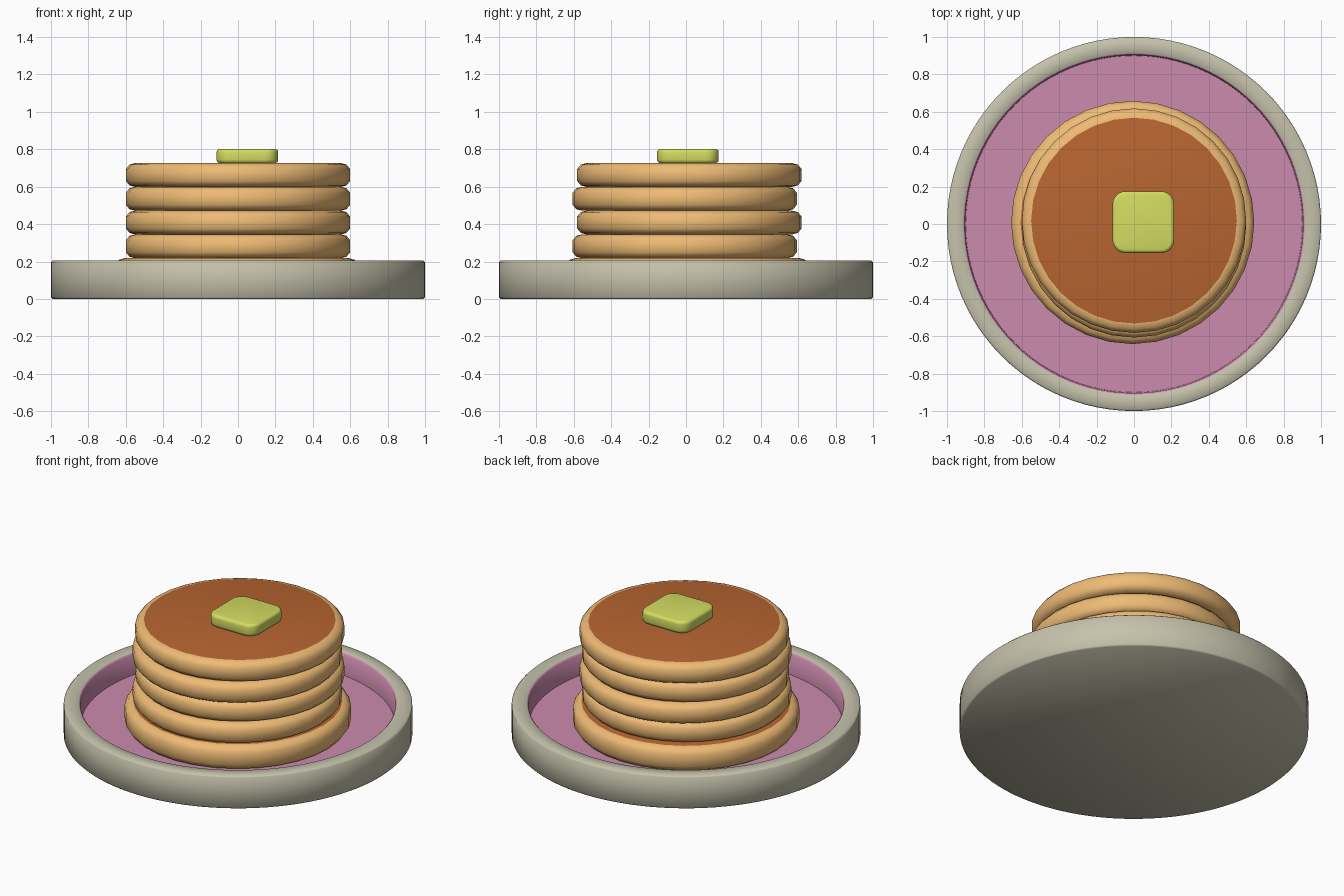
import bpy, bmesh, math

if "Cube" in bpy.data.objects:
    bpy.data.objects.remove(bpy.data.objects["Cube"])


def material(name, rgb):
    m = bpy.data.materials.new(name)
    m.diffuse_color = (*rgb, 1)
    m.use_nodes = True
    m.node_tree.nodes["Principled BSDF"].inputs["Base Color"].default_value = m.diffuse_color
    return m


CERAMIC = material("ceramic", (0.56, 0.54, 0.41))
PINK = material("pink_glaze", (0.60, 0.26, 0.42))
BATTER = material("batter", (0.86, 0.50, 0.18))
BROWN = material("browned_top", (0.48, 0.13, 0.03))
BUTTER = material("butter", (0.66, 0.72, 0.12))


def finish(ob, angle):
    bpy.ops.object.select_all(action='DESELECT')
    ob.select_set(True)
    bpy.context.view_layer.objects.active = ob
    bpy.ops.object.shade_smooth_by_angle(angle=math.radians(angle))


def lathe(name, profile, mats, bands, sides, loc, angle):
    """Spin (r, z) points around z; bands gives the material slot per strip."""
    bm = bmesh.new()
    rings = []
    for r, z in profile:
        n = sides if r > 0 else 1
        rings.append([bm.verts.new((r * math.cos(2 * math.pi * i / sides),
                                    r * math.sin(2 * math.pi * i / sides), z))
                      for i in range(n)])
    for a, b, slot in zip(rings, rings[1:], bands):
        for i in range(sides):
            j = (i + 1) % sides
            quad = [a[i % len(a)], a[j % len(a)], b[j % len(b)], b[i % len(b)]]
            bm.faces.new(list(dict.fromkeys(quad))).material_index = slot
    bmesh.ops.recalc_face_normals(bm, faces=bm.faces)
    me = bpy.data.meshes.new(name)
    bm.to_mesh(me)
    bm.free()
    for m in mats:
        me.materials.append(m)
    ob = bpy.data.objects.new(name, me)
    bpy.context.collection.objects.link(ob)
    ob.location = loc
    finish(ob, angle)
    return ob


# Plate: upright rim around a recessed pink floor
lathe("plate",
      [(0, 0), (0.992, 0), (1, 0.008), (1, 0.197), (0.992, 0.205), (0.912, 0.205),
       (0.904, 0.197), (0.9, 0.07), (0, 0.07)],
      [CERAMIC, PINK], [0, 0, 0, 0, 0, 1, 1, 1], 96, (0, 0, 0), 50)


# Pancakes: rounded edge with a browned face on top and underneath
def pancake(name, r, z0, z1, x, y):
    h = z1 - z0
    edge = [(r - 0.05, 0), (r - 0.02, 0.06 * h), (r, 0.25 * h),
            (r, 0.75 * h), (r - 0.02, 0.94 * h), (r - 0.05, h)]
    lathe(name, [(0, 0)] + edge + [(0, h)], [BATTER, BROWN],
          [1, 0, 0, 0, 0, 0, 1], 32, (x, y, z0), 60)


pancake("pancake_bottom", 0.65, 0.068, 0.218, -0.007, 0.008)
for i, y in enumerate([-0.007, 0.018, -0.007, 0.018]):
    z = 0.218 + 0.127 * i
    pancake(f"pancake_{i + 2}", 0.6, z, z + 0.127, 0, y)

# Butter pat: square with round corners and softened edges
bm = bmesh.new()
bmesh.ops.create_cube(bm, size=1)
bmesh.ops.scale(bm, vec=(0.33, 0.33, 0.076), verts=bm.verts)
upright = [e for e in bm.edges if abs(e.verts[0].co.z - e.verts[1].co.z) > 0.01]
bmesh.ops.bevel(bm, geom=upright, offset=0.07, segments=6, profile=0.5, affect='EDGES')
rim = [e for e in bm.edges if abs(e.verts[0].co.z - e.verts[1].co.z) < 0.01]
bmesh.ops.bevel(bm, geom=rim, offset=0.018, segments=3, profile=0.5, affect='EDGES')
me = bpy.data.meshes.new("butter")
bm.to_mesh(me)
bm.free()
me.materials.append(BUTTER)
butter = bpy.data.objects.new("butter", me)
bpy.context.collection.objects.link(butter)
butter.location = (0.05, 0.01, 0.764)
finish(butter, 40)
